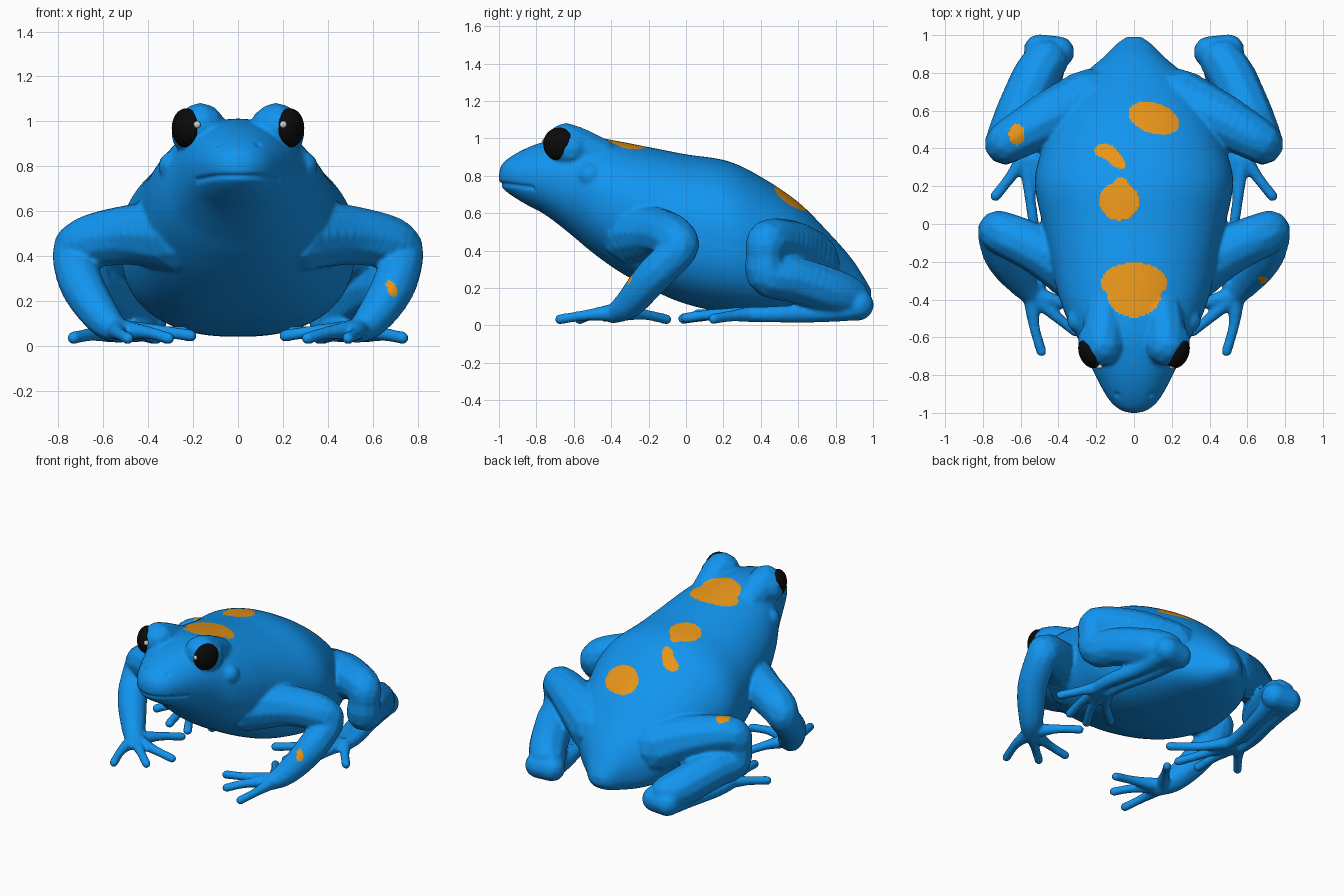
import bpy, bmesh, math
from mathutils import Vector

if "Cube" in bpy.data.objects:
    bpy.data.objects.remove(bpy.data.objects["Cube"])


def material(name, rgb):
    m = bpy.data.materials.new(name)
    m.diffuse_color = (*rgb, 1)
    m.use_nodes = True
    m.node_tree.nodes["Principled BSDF"].inputs["Base Color"].default_value = m.diffuse_color
    return m


BLUE = material("blue_skin", (0.006, 0.30, 0.87))
ORANGE = material("orange_spot", (0.80, 0.30, 0.01))
BLACK = material("black_eye", (0.003, 0.003, 0.003))
WHITE = material("eye_glint", (0.75, 0.75, 0.75))

# One unit ball, copied along the limbs
bm = bmesh.new()
bmesh.ops.create_icosphere(bm, subdivisions=2, radius=1)
BALL_V = [tuple(v.co) for v in bm.verts]
BALL_F = [[v.index for v in f.verts] for f in bm.faces]
bm.free()
verts, faces = [], []


def smooth_path(pts, n):
    """Catmull-Rom interpolation of equal-length tuples."""
    p = [pts[0]] + list(pts) + [pts[-1]]
    out = []
    for i in range(1, len(p) - 2):
        for k in range(n):
            t = k / n
            out.append([0.5 * (2 * b + (c - a) * t + (2 * a - 5 * b + 4 * c - d) * t * t
                               + (3 * b - a - 3 * c + d) * t ** 3)
                        for a, b, c, d in zip(*p[i - 1:i + 3])])
    return out + [list(pts[-1])]


def ball(x, y, z, r):
    n = len(verts)
    verts.extend((x + a * r, y + b * r, z + c * r) for a, b, c in BALL_V)
    faces.extend([i + n for i in f] for f in BALL_F)


def limb(*pts):
    """Mirrored pair of limbs: overlapping balls along a path of (x, y, z, radius)."""
    last = None
    for x, y, z, r in smooth_path(pts, 18):
        p = Vector((x, y, z))
        if last is None or (p - last).length > 0.25 * r:
            ball(x, y, z, r * 1.02)
            ball(-x, y, z, r * 1.02)
            last = p


# Body and head: sections (y, half width, top z, bottom z)
sections = [
    (-1.0, 0.02, 0.81, 0.775), (-0.985, 0.07, 0.86, 0.74), (-0.94, 0.125, 0.90, 0.70),
    (-0.86, 0.175, 0.945, 0.65), (-0.75, 0.23, 0.985, 0.59), (-0.62, 0.29, 1.01, 0.49),
    (-0.5, 0.355, 1.008, 0.39), (-0.36, 0.405, 0.985, 0.29), (-0.18, 0.445, 0.95, 0.19),
    (0.0, 0.485, 0.915, 0.115), (0.22, 0.525, 0.88, 0.065), (0.4, 0.485, 0.795, 0.045),
    (0.6, 0.405, 0.66, 0.04), (0.76, 0.30, 0.50, 0.045), (0.88, 0.165, 0.365, 0.065),
    (0.95, 0.095, 0.26, 0.09), (0.99, 0.04, 0.19, 0.13)]
N = 64
path = smooth_path(sections, 6)
for y, w, top, bot in path:
    belly = 0.9 - 0.13 * min(1, max(0, (y + 0.6) / 0.4))
    for k in range(N):
        a = math.tau * k / N
        c, s = math.cos(a), math.sin(a)
        e = belly if s < 0 else 0.97
        verts.append((math.copysign(abs(c) ** e, c) * w, y,
                      (top + bot) / 2 + math.copysign(abs(s) ** e, s) * (top - bot) / 2))
for j in range(len(path) - 1):
    for k in range(N):
        a, b = j * N + k, j * N + (k + 1) % N
        faces.append([a, b, b + N, a + N])
faces.append(list(range(N))[::-1])
faces.append(list(range(len(verts) - N, len(verts))))

# Eye mounds running back into the head, and ear discs
limb((0.168, -0.64, 0.97, 0.112), (0.165, -0.58, 0.95, 0.11), (0.15, -0.46, 0.89, 0.11))
limb((0.195, -0.64, 0.955, 0.10), (0.20, -0.60, 0.94, 0.10))
ball(0.287, -0.51, 0.80, 0.07)
ball(-0.287, -0.51, 0.80, 0.07)

# Front legs with four fingers
limb((0.26, -0.28, 0.49, 0.17), (0.48, -0.15, 0.495, 0.135), (0.67, -0.06, 0.46, 0.12),
     (0.727, -0.045, 0.40, 0.102), (0.69, -0.18, 0.26, 0.098),
     (0.60, -0.30, 0.12, 0.08), (0.53, -0.39, 0.06, 0.05))
for mid, tip in [((0.53, -0.53, 0.055), (0.49, -0.675, 0.033)),
                 ((0.41, -0.49, 0.06), (0.31, -0.57, 0.033)),
                 ((0.36, -0.42, 0.065), (0.21, -0.43, 0.045)),
                 ((0.45, -0.23, 0.06), (0.36, -0.10, 0.032))]:
    limb((0.54, -0.37, 0.07, 0.052), (*mid, 0.030), (*tip, 0.028))

# Hind legs: folded thigh, shank, broad foot with four toes
limb((0.24, 0.64, 0.34, 0.18), (0.45, 0.555, 0.42, 0.145), (0.66, 0.44, 0.45, 0.115),
     (0.685, 0.42, 0.37, 0.10))
limb((0.685, 0.42, 0.37, 0.10), (0.67, 0.44, 0.27, 0.115), (0.61, 0.58, 0.245, 0.125),
     (0.52, 0.78, 0.18, 0.125), (0.455, 0.88, 0.14, 0.115))
limb((0.40, 0.91, 0.11, 0.085), (0.50, 0.92, 0.11, 0.085))
for off in (-0.045, 0.045):
    limb((0.46 + off, 0.90, 0.095, 0.07), (0.49 + off, 0.70, 0.065, 0.05),
         (0.54 + off, 0.48, 0.06, 0.045), (0.55 + off, 0.33, 0.058, 0.04))
for root, mid, tip in [(0.59, (0.66, 0.24, 0.05), (0.735, 0.145, 0.035)),
                       (0.57, (0.55, 0.14, 0.058), (0.53, -0.005, 0.04)),
                       (0.53, (0.47, 0.15, 0.055), (0.38, -0.015, 0.036)),
                       (0.50, (0.40, 0.20, 0.058), (0.24, 0.06, 0.06))]:
    limb((root, 0.34, 0.06, 0.042), (*mid, 0.030), (*tip, 0.029))

# Fuse everything into one smooth skin
raw = bpy.data.meshes.new("raw_skin")
raw.from_pydata(verts, [], faces)
skin = bpy.data.objects.new("frog_skin", raw)
bpy.context.collection.objects.link(skin)
rm = skin.modifiers.new("fuse", 'REMESH')
rm.mode = 'VOXEL'
rm.voxel_size = 0.0105
sm = skin.modifiers.new("soften", 'SMOOTH')
sm.factor = 0.5
sm.iterations = 6
dg = bpy.context.evaluated_depsgraph_get()
mesh = bpy.data.meshes.new_from_object(skin.evaluated_get(dg))
skin.modifiers.clear()
skin.data = mesh

# Mouth groove and nostrils pressed into the skin
moves = []
for v in mesh.vertices:
    x, y, z = v.co
    if y < -0.76:
        depth = 0
        if abs(x) < 0.19:
            line = 0.755 - 0.12 * max(0, y + 0.97)
            depth = 0.011 * math.exp(-((z - line) / 0.010) ** 2)
        d = (Vector((abs(x), y, z)) - Vector((0.095, -0.91, 0.905))).length
        depth += 0.014 * math.exp(-(d / 0.014) ** 2)
        moves.append((v, v.normal * depth))
for v, m in moves:
    v.co -= m

# Orange spots: (x, y, radius x, radius y, turn in degrees) seen from above
mesh.materials.clear()
mesh.materials.append(BLUE)
mesh.materials.append(ORANGE)
spots = [(0, -0.31, 0.175, 0.105, 0), (0, -0.36, 0.145, 0.135, 0),
         (-0.08, 0.12, 0.105, 0.10, 0), (-0.07, 0.21, 0.04, 0.035, 0),
         (-0.15, 0.385, 0.06, 0.04, -10), (-0.105, 0.35, 0.075, 0.035, -45),
         (0.105, 0.56, 0.14, 0.08, -18), (-0.62, 0.475, 0.042, 0.055, 0)]
turns = [(math.cos(math.radians(s[4])), math.sin(math.radians(s[4]))) for s in spots]
mesh.polygons.foreach_set("use_smooth", [True] * len(mesh.polygons))
for f in mesh.polygons:
    x, y, z = f.center
    hit = False
    if z > 0.45 and abs(x) < 0.7 and f.normal.z > 0.2:
        for (cx, cy, rx, ry, _), (c, s) in zip(spots, turns):
            u = (x - cx) * c + (y - cy) * s
            w = (y - cy) * c - (x - cx) * s
            hit = hit or (u / rx) ** 2 + (w / ry) ** 2 < 1
    elif x > 0.6 and y < -0.2:  # forearm spot on one side
        u, w = x - 0.685, z - 0.255
        hit = ((u + 0.3 * w) / 0.022) ** 2 + (w / 0.037) ** 2 < 1 and f.normal.y < 0
    f.material_index = 1 if hit else 0


def ellipsoid(name, loc, scale, mat, turn=0):
    bpy.ops.mesh.primitive_uv_sphere_add(segments=32, ring_count=20, radius=1, location=loc,
                                         rotation=(0, 0, turn))
    o = bpy.context.object
    o.name = name
    o.scale = scale
    o.data.materials.append(mat)
    o.data.polygons.foreach_set("use_smooth", [True] * len(o.data.polygons))


# Eyes with small glints
for s, gx, side in ((1, 0.203, "right"), (-1, -0.182, "left")):
    ellipsoid("eye_" + side, (s * 0.231, -0.68, 0.97), (0.06, 0.087, 0.088), BLACK,
              -s * math.radians(22))
    ellipsoid("glint_" + side, (gx, -0.755, 0.985), (0.016, 0.014, 0.016), WHITE)
